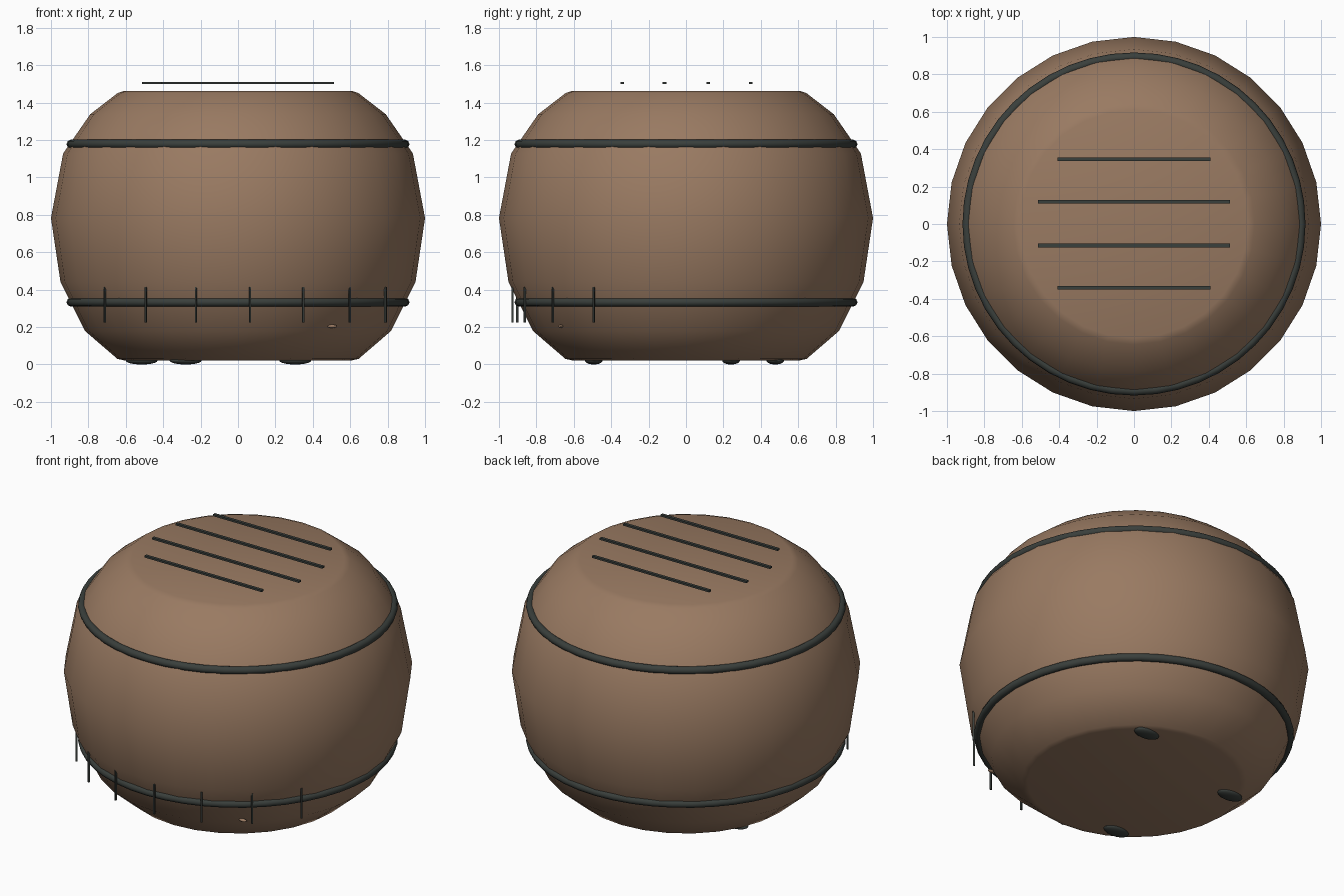
import bpy, bmesh, math
from mathutils import Matrix

if "Cube" in bpy.data.objects:
    bpy.data.objects.remove(bpy.data.objects["Cube"])


def material(name, rgb):
    m = bpy.data.materials.new(name)
    m.diffuse_color = (*rgb, 1)
    m.use_nodes = True
    m.node_tree.nodes["Principled BSDF"].inputs["Base Color"].default_value = m.diffuse_color
    return m


BROWN = material("warm brown", (0.32, 0.195, 0.122))
DARK = material("dark grey green", (0.042, 0.050, 0.045))


def finish(name, bm, mat, smooth=40):
    bmesh.ops.recalc_face_normals(bm, faces=bm.faces)
    me = bpy.data.meshes.new(name)
    bm.to_mesh(me)
    bm.free()
    me.materials.append(mat)
    ob = bpy.data.objects.new(name, me)
    bpy.context.collection.objects.link(ob)
    if smooth:
        bpy.ops.object.select_all(action='DESELECT')
        ob.select_set(True)
        bpy.context.view_layer.objects.active = ob
        bpy.ops.object.shade_smooth_by_angle(angle=math.radians(smooth))
    return ob


def lathe(name, profile, sides, mat, closed=False, smooth=40):
    """Revolve (radius, z) points; cap the ends unless the profile is a loop."""
    bm = bmesh.new()
    rings = []
    for r, z in profile:
        rings.append([bm.verts.new((r * math.cos(math.tau * i / sides),
                                    r * math.sin(math.tau * i / sides), z))
                      for i in range(sides)])
    pairs = list(zip(rings, rings[1:]))
    if closed:
        pairs.append((rings[-1], rings[0]))
    else:
        bm.faces.new(rings[0][::-1])
        bm.faces.new(rings[-1])
    for a, b in pairs:
        for i in range(sides):
            j = (i + 1) % sides
            bm.faces.new((a[i], a[j], b[j], b[i]))
    return finish(name, bm, mat, smooth)


def box(name, loc, size, mat, turn=0):
    bm = bmesh.new()
    bmesh.ops.create_cube(bm, size=1, matrix=Matrix.Translation(loc)
                          @ Matrix.Rotation(turn, 4, 'Z')
                          @ Matrix.Diagonal((*size, 1)))
    return finish(name, bm, mat, 0)


def ellipsoid(name, loc, radii, mat):
    bm = bmesh.new()
    bmesh.ops.create_uvsphere(bm, u_segments=16, v_segments=10, radius=1,
                              matrix=Matrix.Translation(loc)
                              @ Matrix.Diagonal((*radii, 1)))
    return finish(name, bm, mat, 60)


# Rounded body with flat top and bottom
lathe("body", [(0.61, 0.022), (0.645, 0.03), (0.817, 0.178), (0.949, 0.44),
               (1.0, 0.783), (0.935, 1.128), (0.79, 1.338), (0.645, 1.45),
               (0.61, 1.463)], 28, BROWN, smooth=50)

# Two hoops around the body
for name, z in (("lower_band", 0.333), ("upper_band", 1.178)):
    loop = [(0.893 + 0.024 * math.cos(math.tau * k / 8),
             z + 0.024 * math.sin(math.tau * k / 8)) for k in range(8)]
    lathe(name, loop, 48, DARK, closed=True, smooth=50)

# Slats floating just over the top
for i, (y, half) in enumerate(((-0.34, 0.41), (-0.115, 0.513),
                               (0.12, 0.513), (0.345, 0.41))):
    box(f"top_slat_{i + 1}", (0, y, 1.505), (2 * half, 0.019, 0.012), DARK)

# Upright pins across the front
for i in range(7):
    a = math.radians(-32 - 18 * i)
    box(f"front_pin_{i + 1}", (0.93 * math.cos(a), 0.93 * math.sin(a), 0.32),
        (0.01, 0.01, 0.19), DARK, a)

# Small button low on the front
ellipsoid("button", (0.504, -0.67, 0.204), (0.026, 0.012, 0.009), BROWN)

# Three oval feet
for i, (x, y) in enumerate(((0.306, 0.477), (-0.515, 0.241), (-0.28, -0.493))):
    ellipsoid(f"foot_{i + 1}", (x, y, 0.02), (0.085, 0.047, 0.02), DARK)
